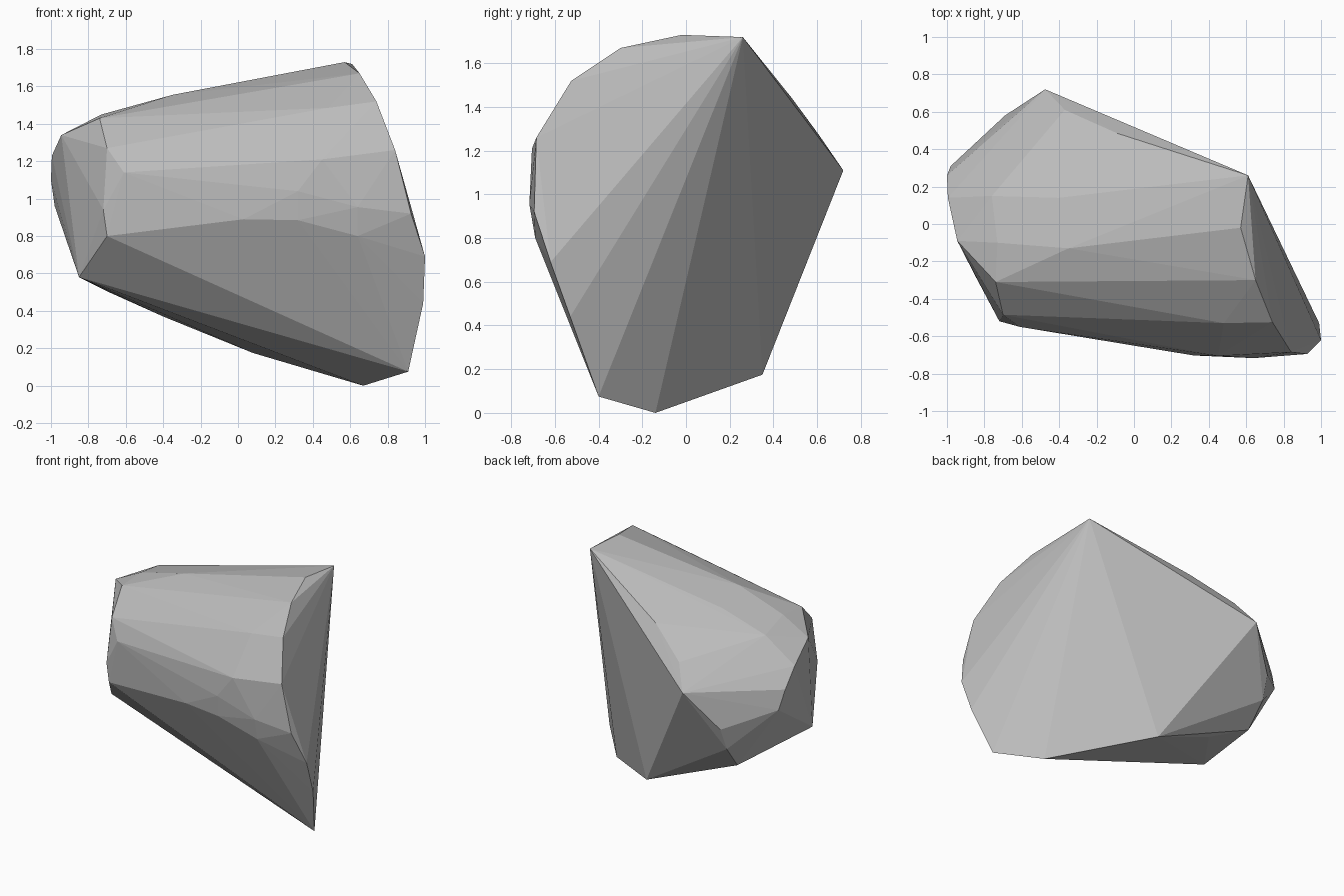
import bpy, bmesh

# Outline of the broad split face on the right and back
split_rim = [
    (0.61, 0.26, 1.72), (0.57, -0.02, 1.73), (0.65, -0.30, 1.67), (0.74, -0.525, 1.52),
    (0.84, -0.685, 1.26), (0.925, -0.695, 0.92), (1.0, -0.62, 0.69), (0.99, -0.53, 0.44),
    (0.91, -0.40, 0.075), (0.67, -0.14, 0.0), (0.08, 0.35, 0.175), (-0.475, 0.72, 1.11),
]
# Blunt left end, from the underside round the back to the front
blunt_end = [
    (-0.40, 0.31, 0.37), (-0.69, 0.38, 0.50), (-0.70, 0.52, 0.675), (-0.69, 0.58, 0.84),
    (-0.98, 0.31, 0.96), (-1.0, 0.26, 1.10), (-0.995, 0.14, 1.23), (-0.945, -0.09, 1.34),
    (-0.85, -0.275, 0.58), (-0.70, -0.52, 0.80), (-0.72, -0.52, 0.94),
    (-0.61, -0.55, 1.14), (-0.70, -0.485, 1.27), (-0.74, -0.31, 1.43),
]
# Bulge along the front
front_bulge = [
    (0.03, -0.655, 0.89), (0.32, -0.69, 0.885), (0.64, -0.69, 0.80),
    (0.64, -0.717, 0.955), (0.32, -0.703, 1.04), (0.45, -0.705, 1.21), (0.48, -0.53, 1.485),
]
# Gentle crown along the top and the back ridge
crown = [
    (-0.73, -0.10, 1.45), (-0.35, -0.13, 1.555), (-0.40, 0.14, 1.50),
    (-0.76, 0.15, 1.40), (-0.37, 0.61, 1.27), (-0.09, 0.485, 1.44),
]

# Stretch a faceted skin over the outlines
bm = bmesh.new()
for outline in (split_rim, blunt_end, front_bulge, crown):
    for p in outline:
        bm.verts.new(p)
hull = bmesh.ops.convex_hull(bm, input=bm.verts[:])
loose = {g for g in hull["geom_interior"] + hull["geom_unused"]
         if isinstance(g, bmesh.types.BMVert)}
bmesh.ops.delete(bm, geom=list(loose), context='VERTS')
bmesh.ops.recalc_face_normals(bm, faces=bm.faces[:])

mesh = bpy.data.meshes.new("rock")
bm.to_mesh(mesh)
bm.free()

# Plain grey stone, flat shaded
stone = bpy.data.materials.new("grey stone")
stone.diffuse_color = (0.5, 0.5, 0.5, 1)
mesh.materials.append(stone)
rock = bpy.data.objects.new("rock", mesh)
bpy.context.collection.objects.link(rock)
